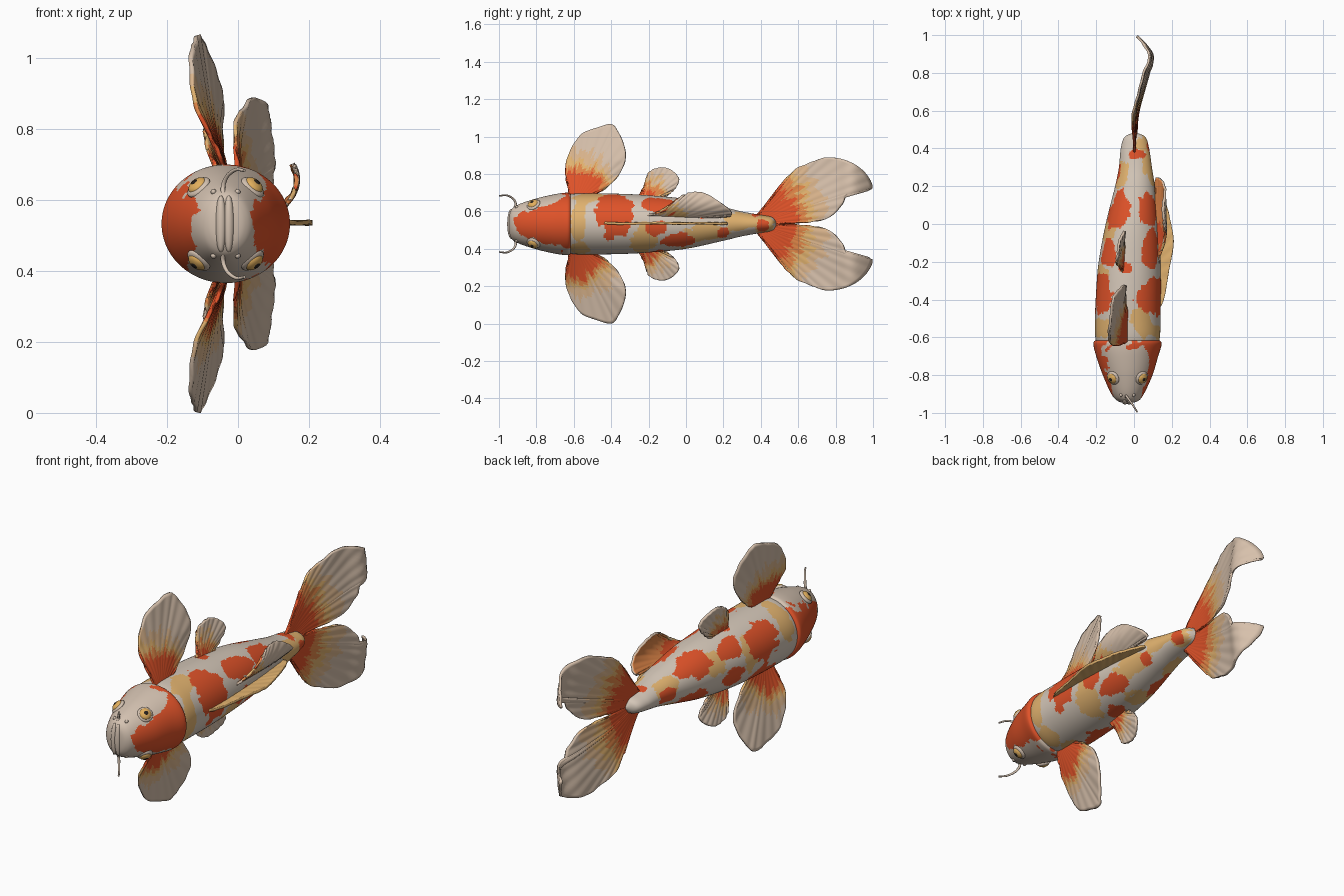
import bpy, bmesh, math
from mathutils import Vector, noise

if "Cube" in bpy.data.objects:
    bpy.data.objects.remove(bpy.data.objects["Cube"])

MID = 0.533   # height of the horizontal symmetry plane


def material(name, rgb):
    m = bpy.data.materials.new(name)
    m.diffuse_color = (*rgb, 1)
    m.use_nodes = True
    m.node_tree.nodes["Principled BSDF"].inputs["Base Color"].default_value = m.diffuse_color
    return m


PALE = material("pale_skin", (0.66, 0.57, 0.48))
FACE = material("face_skin", (0.66, 0.54, 0.44))
RED = material("vermilion", (0.74, 0.085, 0.022))
OCHRE = material("ochre", (0.76, 0.45, 0.16))
ORANGE = material("orange", (0.75, 0.24, 0.065))
TAN = material("fin_tan", (0.72, 0.47, 0.27))
FIN = material("fin_pale", (0.68, 0.53, 0.41))
GOLD = material("eye_gold", (0.76, 0.43, 0.11))
BLACK = material("pupil_black", (0.02, 0.015, 0.012))
PALETTE = [RED, ORANGE, PALE, OCHRE, FIN, TAN, FACE, GOLD, BLACK]


def spline(points, n):
    """Sample n + 1 smooth points through a list of tuples."""
    p = [Vector(q) for q in points]
    p = [2 * p[0] - p[1]] + p + [2 * p[-1] - p[-2]]
    out = []
    for i in range(n + 1):
        u = i / n * (len(points) - 1)
        k = min(int(u), len(points) - 2)
        t = u - k
        a, b, c, d = p[k:k + 4]
        out.append(0.5 * (2 * b + (c - a) * t + (2 * a - 5 * b + 4 * c - d) * t * t
                          + (3 * b - a - 3 * c + d) * t ** 3))
    return out


def finish(name, bm, rule=None, mat=None, angle=40):
    bmesh.ops.recalc_face_normals(bm, faces=bm.faces[:])
    if rule:
        for f in bm.faces:
            f.material_index = PALETTE.index(rule(f))
        if name.endswith("fin") and sum(f.normal.x for f in bm.faces) < 0:
            bmesh.ops.reverse_faces(bm, faces=bm.faces[:])
    me = bpy.data.meshes.new(name)
    bm.to_mesh(me)
    bm.free()
    for m in (PALETTE if rule else [mat]):
        me.materials.append(m)
    ob = bpy.data.objects.new(name, me)
    bpy.context.collection.objects.link(ob)
    bpy.context.view_layer.objects.active = ob
    bpy.ops.object.select_all(action='DESELECT')
    ob.select_set(True)
    bpy.ops.object.shade_smooth_by_angle(angle=math.radians(angle))
    return ob


def loft(name, rows, rings, rule, seg=144):
    """Elliptical sections along y; rows hold y, left x, right x, half height."""
    bm = bmesh.new()
    loops = []
    for y, xl, xr, h in spline(rows, rings):
        c, r = (xl + xr) / 2, max((xr - xl) / 2, 0.002)
        h = max(h, 0.002)
        loops.append([bm.verts.new((c + r * math.cos(a), y, MID + h * math.sin(a)))
                      for a in (2 * math.pi * i / seg for i in range(seg))])
    for A, B in zip(loops, loops[1:]):
        for i in range(seg):
            j = (i + 1) % seg
            bm.faces.new((A[i], A[j], B[j], B[i]))
    bm.faces.new(loops[0])
    bm.faces.new(loops[-1])
    return finish(name, bm, rule)


def section_angle(c):
    mid = -0.035 + 0.04 * max(0, min(1, (c.y + 0.2) / 0.6))
    return math.degrees(math.atan2(c.z - MID, c.x - mid))


# Patches: y, angle round the body, half length, half angle
RED_SPOTS = [(-.38, 25, .105, 48), (-.37, 152, .105, 35), (-.15, 137, .075, 22),
             (-.13, 42, .11, 22), (.07, 128, .095, 36), (.08, 45, .09, 28),
             (.37, 80, .025, 50), (-.04, -38, .085, 20), (-.16, -8, .06, 14),
             (-.23, 95, .03, 14), (.10, -130, .09, 35), (-.38, -125, .12, 35),
             (-.15, -165, .07, 22), (.20, -25, .03, 18), (.41, -10, .03, 40),
             (-.15, -85, .05, 20), (.27, 180, .05, 30)]
OCHRE_SPOTS = [(-.575, 5, .04, 40), (-.57, -55, .05, 22), (-.23, -35, .07, 40),
               (.12, -22, .12, 24), (.30, 15, .09, 35), (-.26, 165, .05, 35),
               (.27, 150, .07, 38), (-.52, 62, .08, 22), (-.55, 140, .05, 40),
               (-.52, -110, .06, 35), (0, -100, .06, 35), (.42, 0, .05, 80),
               (-.04, 150, .06, 30), (.25, -110, .08, 30)]


def in_spots(spots, y, a):
    wob = 0.55 * noise.noise(Vector((y * 13, a * .045, 2)))
    wob += 0.35 * noise.noise(Vector((y * 34, a * .12, 7)))
    return any(((y - sy) / ry) ** 2 + (((a - sa + 180) % 360 - 180) / ra) ** 2 < 1 + 1.3 * wob
               for sy, sa, ry, ra in spots)


def body_rule(f):
    c = f.calc_center_median()
    a = section_angle(c)
    if in_spots(RED_SPOTS, c.y, a):
        return RED
    return OCHRE if in_spots(OCHRE_SPOTS, c.y, a) else PALE


def head_rule(f):
    c = f.calc_center_median()
    a = abs(section_angle(c))
    side = min(a, 180 - a)
    n = noise.noise(c * 15) + .5 * noise.noise(c * 38)
    edge = 40 + 70 * max(0, c.y + .75) + 20 * n
    if c.y > -.665 and n > .12:      # flecks by the gill rim
        edge = 90
    return RED if c.y > -0.89 + 0.05 * n and side < edge else FACE


# Trunk and head with a raised gill rim
loft("body", [(-.66, -.19, .12, .145), (-.6, -.205, .137, .161), (-.5, -.207, .14, .163),
              (-.35, -.2, .142, .161), (-.2, -.187, .14, .153), (0, -.15, .13, .133),
              (.2, -.1, .11, .09), (.3, -.08, .095, .066), (.4, -.07, .08, .048),
              (.46, -.05, .06, .036), (.485, .0, .01, .008)], 220, body_rule)
loft("head", [(-.95, -.04, -.03, .012), (-.938, -.085, .02, .07), (-.9, -.12, .052, .102),
              (-.8, -.165, .098, .136), (-.7, -.2, .128, .159), (-.64, -.215, .146, .167),
              (-.62, -.21, .14, .162), (-.615, -.195, .125, .15)], 80, head_rule)


def ball(name, loc, size, mat, aim=None):
    bm = bmesh.new()
    bmesh.ops.create_uvsphere(bm, u_segments=24, v_segments=14, radius=1)
    ob = finish(name, bm, mat=mat)
    ob.location, ob.scale = loc, size
    if aim:
        ob.rotation_euler = Vector(aim).to_track_quat('Z', 'Y').to_euler()
    return ob


def tube(name, pts, r, mat):
    cu = bpy.data.curves.new(name, 'CURVE')
    cu.dimensions, cu.bevel_depth, cu.bevel_resolution = '3D', r, 3
    cu.use_fill_caps = True
    s = cu.splines.new('POLY')
    smooth = spline(pts, 24)
    s.points.add(len(smooth) - 1)
    for i, (p, q) in enumerate(zip(s.points, smooth)):
        p.co, p.radius = (*q, 1), 1.2 - 0.5 * i / 24
    ob = bpy.data.objects.new(name, cu)
    cu.materials.append(mat)
    bpy.context.collection.objects.link(ob)


# Face details, repeated above and below the middle plane
for s, tag in ((1, "upper"), (-1, "lower")):
    for k in (-1, 1):
        n = Vector((k * .6, -.4, s * .72)).normalized()
        p = Vector((-.035 + k * .076, -.815, MID + s * .103))
        ball(tag + "_eye_socket", p, (.038, .038, .015), FACE, n)
        ball(tag + "_eye", p + n * .006, (.029, .029, .017), GOLD, n)
        ball(tag + "_pupil", p + n * .020, (.011, .011, .005), BLACK, n)
        ball(tag + "_nostril", (-.035 + k * .034, -.905, MID + s * .09), (.008, .01, .008), FACE)
    tube(tag + "_barbel", [(-.04, -.925, MID + s * .07), (-.042, -.91, MID + s * .105),
                           (-.03, -.925, MID + s * .135), (-.005, -.96, MID + s * .153),
                           (.018, -.997, MID + s * .15)], .006, FACE)
for k in (-1, 1):
    ball("lip", (-.037 + k * .011, -.934, MID), (.017, .022, .08), FACE)


def fin(name, outline, place, bands, s=1, rays=96, steps=24, ripple=.0015, thick=.012, back=0):
    """Fan from the root line (first to last outline point); bands are colour limits."""
    bm = bmesh.new()
    rim = spline(outline, rays)
    b0, b1 = rim[0], rim[-1]
    grid, along = [], {}
    for i, r in enumerate(rim):
        root = b0.lerp(b1, i / rays)
        row = []
        for j in range(steps + 1):
            t = j / steps
            q = root.lerp(r, t)
            v = Vector(place(q[0], q[1]))
            axis = 2 if name == "dorsal_fin" else 0
            v[axis] += ripple * t * math.sin(i * .95) + 2 * ripple * t * t * math.sin(i * .22)
            v.z = MID + s * (v.z - MID)
            row.append(bm.verts.new(v))
        grid.append(row)
    for i in range(rays):
        for j in range(steps):
            f = bm.faces.new((grid[i][j], grid[i + 1][j], grid[i + 1][j + 1], grid[i][j + 1]))
            mid = rim[i].lerp(b0.lerp(b1, i / rays), 1 - (j + .5) / steps)
            along[f] = ((mid - (b0 + b1) / 2).length
                        + .05 * noise.noise(Vector((i * .14, j * .15, 3 + s)))
                        + .03 * noise.noise(Vector((i * .45, j * .2, 9))))

    def rule(f):
        for limit, m in zip(bands, (RED, ORANGE, OCHRE, TAN)):
            if along[f] < limit:
                return m
        return OCHRE if name == "dorsal_fin" else FIN
    ob = finish(name, bm, rule, angle=70)
    mod = ob.modifiers.new("thickness", 'SOLIDIFY')
    mod.thickness, mod.offset, mod.material_offset = thick, 0, back


# Paired fins and tail lobes in side profile (y, z)
PECTORAL = [(-.62, .67), (-.635, .75), (-.645, .83), (-.62, .92), (-.56, 1.01), (-.48, 1.045),
            (-.40, 1.065), (-.365, 1.03), (-.33, .95), (-.325, .87), (-.37, .78), (-.45, .71),
            (-.54, .67)]
PELVIC = [(-.26, .67), (-.22, .74), (-.195, .81), (-.13, .835), (-.07, .815), (-.037, .765),
          (-.08, .70), (-.16, .66)]
TAIL = [(.36, .56), (.42, .62), (.5, .73), (.58, .82), (.66, .858), (.75, .888), (.85, .875),
        (.93, .83), (.98, .77), (.99, .72), (.92, .722), (.86, .69), (.83, .63), (.75, .56),
        (.6, .54), (.40, .533)]


def pectoral_place(y, z):
    t = max(0, (z - .68) / .38)
    return (-.035 - .095 * t + .24 * (y + .49) * min(1, 2 * t), y, z)


def pelvic_place(y, z):
    t = max(0, (z - .66) / .17)
    return (-.05 - .035 * t + .2 * (y + .14) * min(1, 2 * t), y, z)


TAIL_X = spline([(.36, .0), (.5, .0), (.6, .012), (.7, .04), (.8, .07), (.88, .1), (.94, .07),
                 (1.0, .012)], 64)


def tail_place(y, z):
    k = next((i for i, p in enumerate(TAIL_X) if p[0] > y), 64)
    a, b = TAIL_X[max(k - 1, 0)], TAIL_X[k]
    x = a[1] + (b[1] - a[1]) * max(0, min(1, (y - a[0]) / max(b[0] - a[0], 1e-6)))
    return (x - .09 * (z - .69) * min(1, max(0, (y - .36) / .15)), y, z)


for s, tag in ((1, "upper"), (-1, "lower")):
    fin(tag + "_pectoral_fin", PECTORAL, pectoral_place, (.145, .175, .205, .25), s)
    fin(tag + "_pelvic_fin", PELVIC, pelvic_place, (.05, .085, .105, .13), s)
    fin(tag + "_tail_fin", TAIL, tail_place, (.22, .27, .31, .38), s, rays=120, steps=32)

# Back fin standing out along x, profile in (y, x)
fin("dorsal_fin", [(-.46, .125), (-.40, .158), (-.25, .185), (-.10, .21), (.02, .192), (.1, .172),
                   (.22, .125), (.18, .09)], lambda y, x: (x, y, MID + .003), (),
    ripple=.001, thick=.012)


# Folded side fin lying over the flank, warm-coloured on its inner face
def flank_place(y, z):
    t = max(0, (z - .57) / .13)
    return (.118 + .15 * t - .115 * t * t - .06 * max(0, y - .1), y, z)


fin("flank_fin", [(-.26, .574), (-.12, .60), (-.03, .675), (.03, .70), (.1, .695), (.18, .65),
                  (.24, .60), (.23, .575), (.12, .57)], flank_place, (0, 0, .07), back=-3)
